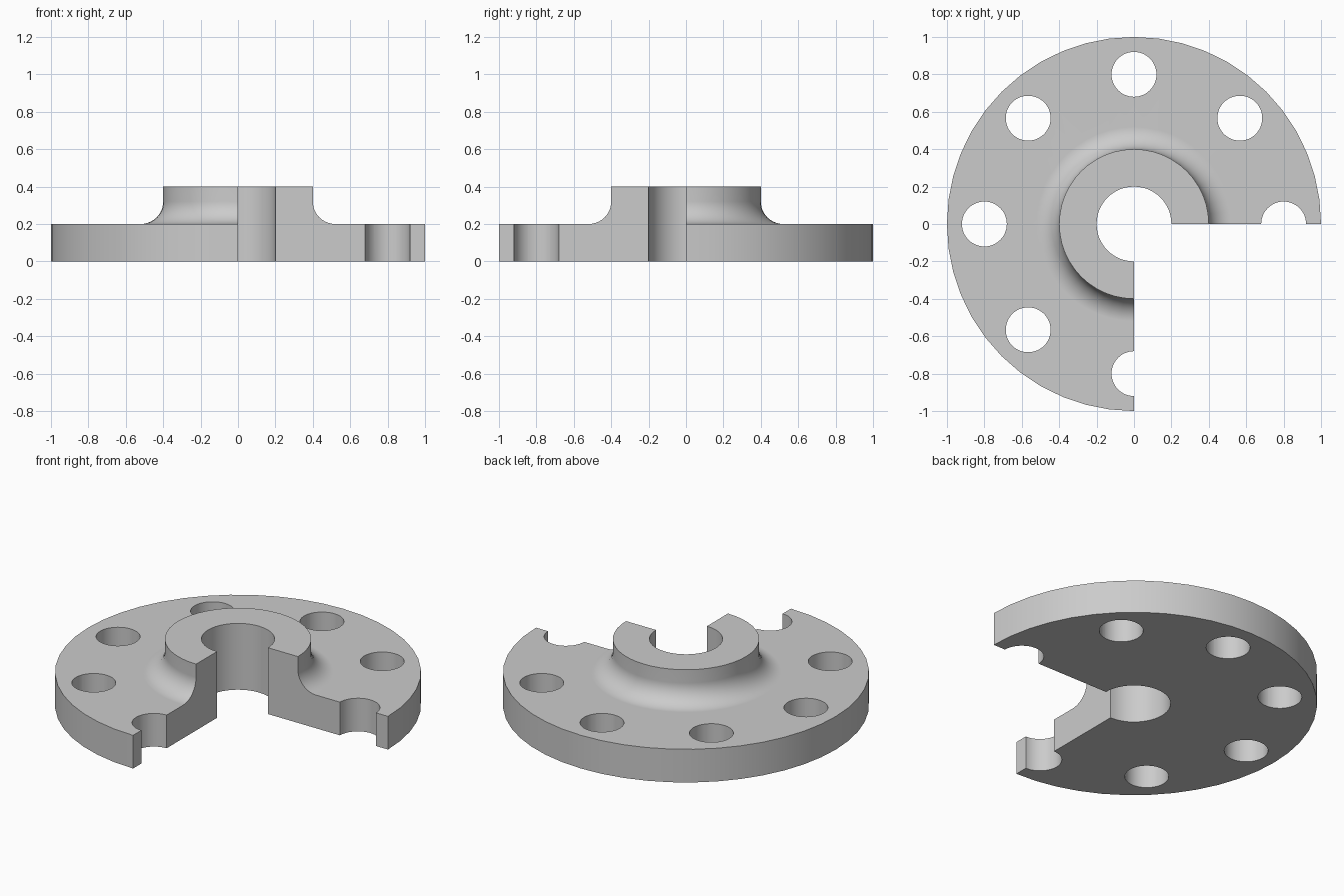
import bpy, bmesh, math
from mathutils import Matrix, Vector

if "Cube" in bpy.data.objects:
    bpy.data.objects.remove(bpy.data.objects["Cube"])

RIM, HUB, BORE = 1.0, 0.4, 0.2        # radii
PLATE, TOP = 0.2, 0.4                 # heights
FILLET, STEPS = 0.12, 10
BOLT_CIRCLE, BOLT, BOLTS = 0.8, 0.12, 8
SWEEP = math.radians(270)             # front left quarter is cut away

steel = bpy.data.materials.new("machined_grey")
steel.use_nodes = True
grey = (0.6, 0.6, 0.6, 1)
steel.diffuse_color = grey
steel.node_tree.nodes["Principled BSDF"].inputs["Base Color"].default_value = grey


def make_object(name, bm):
    bmesh.ops.recalc_face_normals(bm, faces=bm.faces)
    mesh = bpy.data.meshes.new(name)
    bm.to_mesh(mesh)
    bm.free()
    mesh.materials.append(steel)
    obj = bpy.data.objects.new(name, mesh)
    bpy.context.collection.objects.link(obj)
    return obj


# Flange: cross-section with filleted hub, swept three quarters round
profile = [(BORE, 0), (RIM, 0), (RIM, PLATE)]
for i in range(STEPS + 1):
    a = math.pi / 2 * i / STEPS
    profile.append((HUB + FILLET * (1 - math.sin(a)), PLATE + FILLET * (1 - math.cos(a))))
profile += [(HUB, TOP), (BORE, TOP)]

bm = bmesh.new()
section = bm.faces.new([bm.verts.new((r, 0, z)) for r, z in profile])
start = bmesh.ops.duplicate(bm, geom=[section])["geom"]
bmesh.ops.spin(bm, geom=start, axis=(0, 0, 1), cent=(0, 0, 0), angle=SWEEP, steps=36)
bmesh.ops.remove_doubles(bm, verts=bm.verts, dist=1e-5)
flange = make_object("flange", bm)

# Bolt holes
bm = bmesh.new()
for i in range(BOLTS):
    turn = Matrix.Rotation(math.tau * i / BOLTS, 4, 'Z')
    bmesh.ops.create_cone(bm, cap_ends=True, segments=48, radius1=BOLT, radius2=BOLT, depth=1,
                          matrix=turn @ Matrix.Translation((BOLT_CIRCLE, 0, 0.1)))
cutter = make_object("bolt_hole_cutter", bm)
cutter.hide_render = True

cut = flange.modifiers.new("bolt_holes", 'BOOLEAN')
cut.operation, cut.solver, cut.object = 'DIFFERENCE', 'EXACT', cutter
bpy.context.view_layer.objects.active = flange
flange.select_set(True)
bpy.ops.object.modifier_apply(modifier=cut.name)
bpy.data.objects.remove(cutter)

# Smooth round surfaces, keep machined edges sharp and flats flat
bpy.ops.object.shade_smooth_by_angle(angle=math.radians(30))
weighted = flange.modifiers.new("flat_faces", 'WEIGHTED_NORMAL')
weighted.keep_sharp = True
